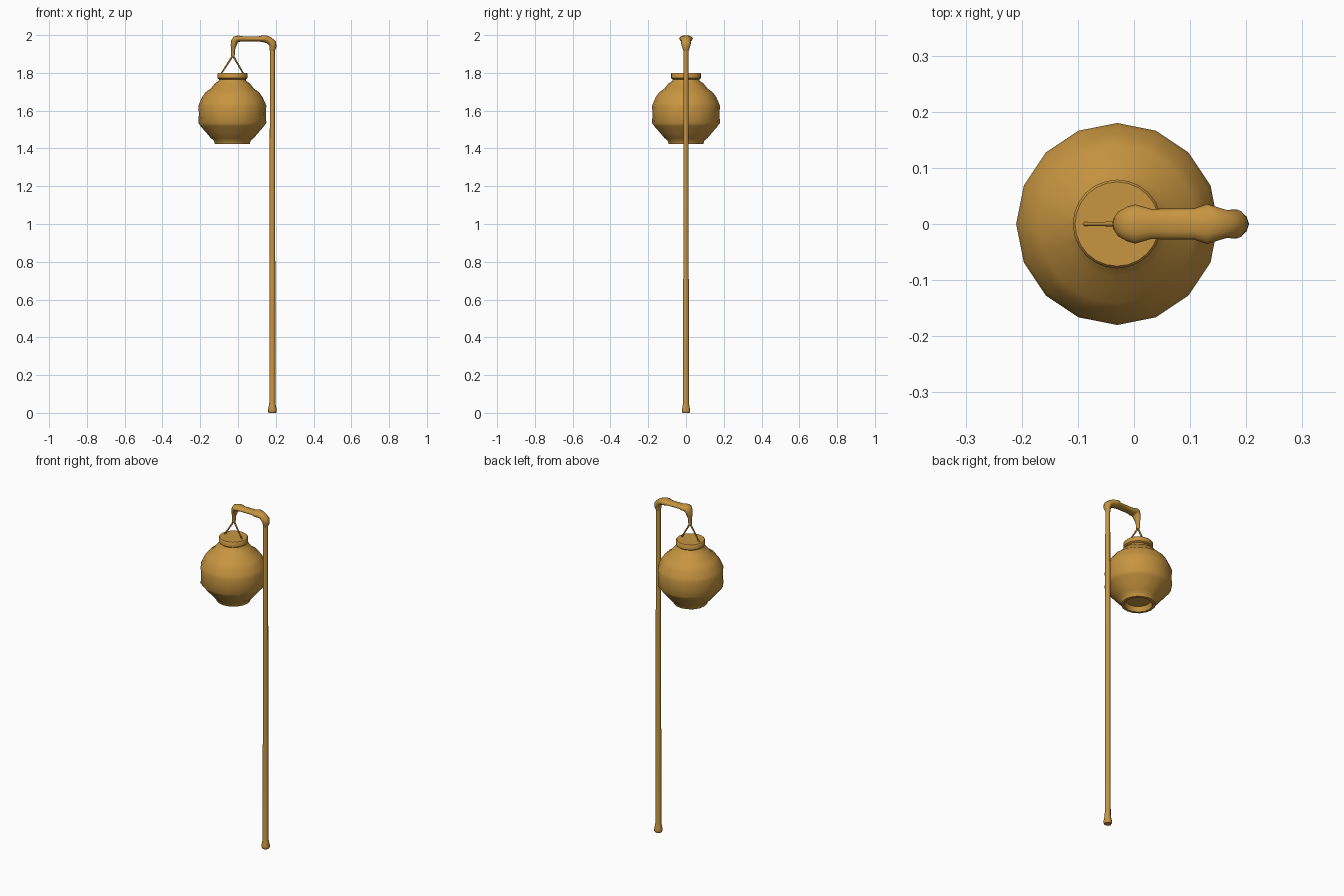
import bpy, bmesh, math
from mathutils import Vector

cube = bpy.data.objects.get("Cube")
if cube:
    bpy.data.objects.remove(cube, do_unlink=True)

OCHRE = (0.57, 0.30, 0.052, 1)
mat = bpy.data.materials.new("ochre wood")
mat.use_nodes = True
mat.diffuse_color = OCHRE
mat.node_tree.nodes["Principled BSDF"].inputs["Base Color"].default_value = OCHRE

LANTERN_X = -0.03


def loft(name, rings, angle=45):
    """Skin a list of vertex rings and close both ends."""
    bm = bmesh.new()
    loops = [[bm.verts.new(p) for p in ring] for ring in rings]
    n = len(loops[0])
    for a, b in zip(loops, loops[1:]):
        for i in range(n):
            j = (i + 1) % n
            bm.faces.new((a[i], a[j], b[j], b[i]))
    bm.faces.new(loops[0])
    bm.faces.new(loops[-1])
    bmesh.ops.recalc_face_normals(bm, faces=bm.faces)
    mesh = bpy.data.meshes.new(name)
    bm.to_mesh(mesh)
    bm.free()
    obj = bpy.data.objects.new(name, mesh)
    bpy.context.collection.objects.link(obj)
    mesh.materials.append(mat)
    bpy.ops.object.select_all(action="DESELECT")
    obj.select_set(True)
    bpy.context.view_layer.objects.active = obj
    bpy.ops.object.shade_smooth_by_angle(angle=math.radians(angle))
    return obj


def lathe(name, profile, x, sides, angle=45):
    """Turn (radius, z) points about a vertical axis at x."""
    steps = [math.tau * i / sides for i in range(sides)]
    return loft(name, [[(x + r * math.cos(t), r * math.sin(t), z) for t in steps]
                       for r, z in profile], angle)


def sweep(name, path, sides=12):
    """Oval tube along (x, z, half depth in y, half thickness) points."""
    pts = [Vector((x, 0, z)) for x, z, _, _ in path]
    rings = []
    for i, (_, _, depth, thick) in enumerate(path):
        tangent = (pts[min(i + 1, len(pts) - 1)] - pts[max(i - 1, 0)]).normalized()
        across = Vector((tangent.z, 0, -tangent.x))
        rings.append([pts[i] + across * thick * math.cos(t) + Vector((0, depth * math.sin(t), 0))
                      for t in (math.tau * k / sides for k in range(sides))])
    return loft(name, rings, 60)


# Lantern body with a hollow underside
lathe("lantern_body", [
    (0.068, 1.775), (0.073, 1.757), (0.093, 1.744), (0.113, 1.718), (0.142, 1.697),
    (0.160, 1.672), (0.174, 1.640), (0.180, 1.625), (0.177, 1.585), (0.180, 1.535),
    (0.168, 1.518), (0.135, 1.480), (0.114, 1.455), (0.098, 1.443), (0.092, 1.424),
    (0.076, 1.423), (0.066, 1.450)], LANTERN_X, 16, 50)

# Lantern lid
lathe("lantern_lid", [(0.070, 1.765), (0.079, 1.772), (0.079, 1.796), (0.075, 1.800)],
      LANTERN_X, 24)

# Pole with a flared foot
lathe("pole", [(0.019, 0), (0.023, 0.006), (0.023, 0.016), (0.018, 0.042),
               (0.016, 0.055), (0.015, 1.0), (0.013, 1.93)], 0.182, 10)

# Arm: pole bend, knuckles, bar and drooping hook
sweep("arm", [
    (0.181, 1.915, 0.013, 0.013), (0.185, 1.940, 0.022, 0.019),
    (0.183, 1.956, 0.026, 0.020), (0.165, 1.972, 0.025, 0.019),
    (0.148, 1.979, 0.030, 0.019), (0.130, 1.981, 0.036, 0.018),
    (0.108, 1.980, 0.028, 0.013), (0.030, 1.980, 0.027, 0.013),
    (0.002, 1.981, 0.035, 0.017), (-0.012, 1.978, 0.031, 0.019),
    (-0.020, 1.962, 0.025, 0.018), (-0.024, 1.942, 0.019, 0.015),
    (-0.026, 1.925, 0.013, 0.010), (-0.027, 1.900, 0.012, 0.010),
    (-0.027, 1.884, 0.010, 0.008)])

# Two hanger wires from the hook to the lid
for side, label in ((-1, "right"), (1, "left")):
    sweep("hanger_wire_" + label, [
        (-0.027, 1.892, 0.005, 0.005),
        (LANTERN_X + side * 0.058, 1.797, 0.004, 0.004)], 6)
